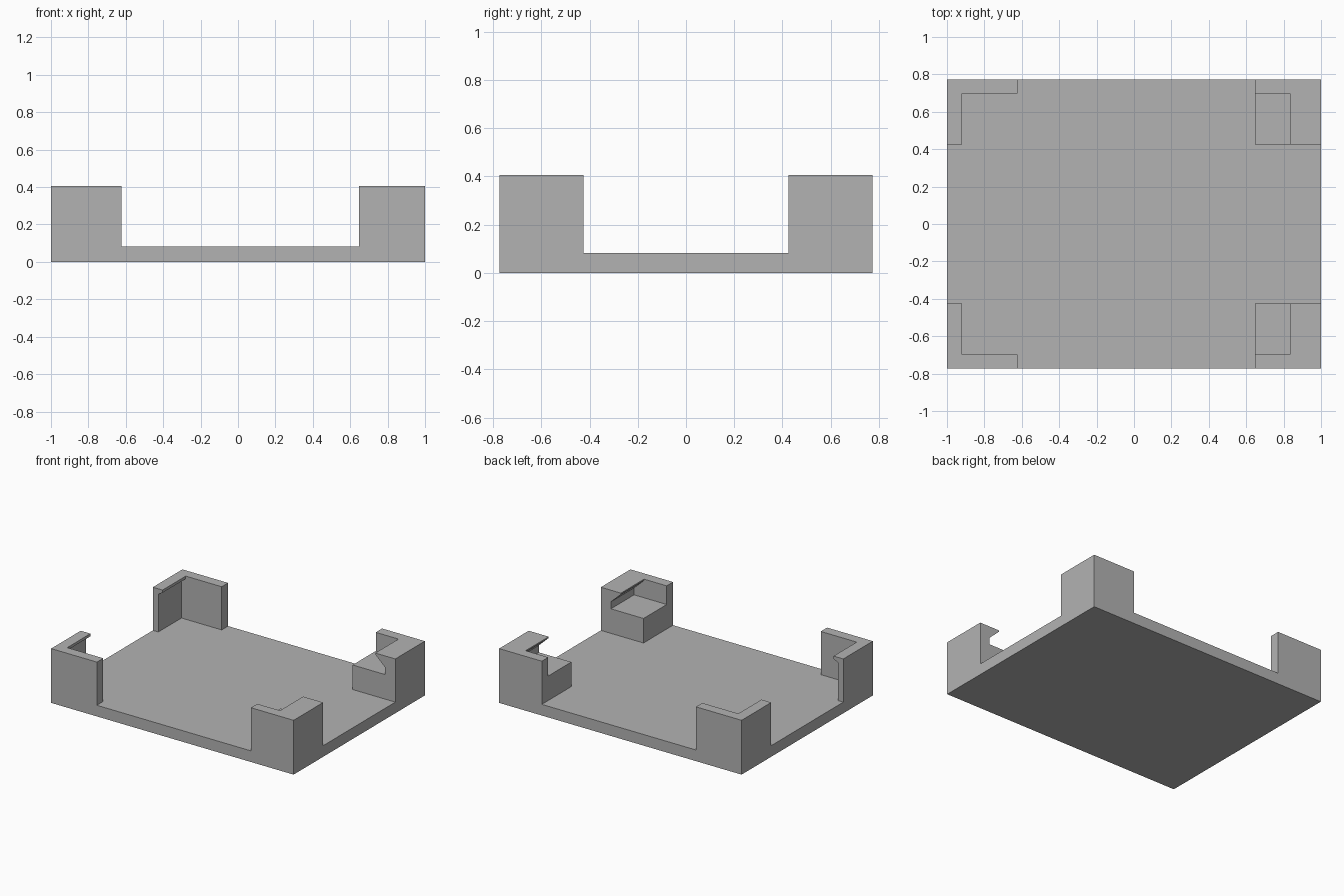
import bpy
import bmesh

cube = bpy.data.objects.get("Cube")
if cube:
    bpy.data.objects.remove(cube, do_unlink=True)

grey = bpy.data.materials.new("plain_grey")
grey.use_nodes = True
colour = (0.45, 0.45, 0.45, 1)
grey.diffuse_color = colour
grey.node_tree.nodes["Principled BSDF"].inputs["Base Color"].default_value = colour

# Main levels: outer half depth, inner face of end walls, corner opening, floor, rim
DEPTH, INNER, OPENING = 0.773, 0.698, 0.425
FLOOR, RIM = 0.083, 0.405


def prism(name, profile, y0, y1, mirrored=True):
    """Extrude an (x, z) profile along y, optionally mirrored front to back."""
    bm = bmesh.new()
    face = bm.faces.new([bm.verts.new((x, y0, z)) for x, z in profile])
    grown = bmesh.ops.extrude_face_region(bm, geom=[face])["geom"]
    verts = [v for v in grown if isinstance(v, bmesh.types.BMVert)]
    bmesh.ops.translate(bm, verts=verts, vec=(0, y1 - y0, 0))
    bmesh.ops.recalc_face_normals(bm, faces=bm.faces)
    mesh = bpy.data.meshes.new(name)
    bm.to_mesh(mesh)
    bm.free()
    mesh.materials.append(grey)
    obj = bpy.data.objects.new(name, mesh)
    bpy.context.collection.objects.link(obj)
    if mirrored:
        mod = obj.modifiers.new("front_back", "MIRROR")
        mod.use_axis = (False, True, False)
        mod.use_mirror_merge = False
    return obj


def rect(x0, x1, z0, z1):
    return [(x0, z0), (x1, z0), (x1, z1), (x0, z1)]


# Base plate
prism("base_plate", rect(-1, 1, 0, FLOOR), -DEPTH, DEPTH, mirrored=False)

# Right corners: thin side wall with a small overhanging lip
lip_wall = [(-1, FLOOR), (-0.955, FLOOR), (-0.955, 0.365),
            (-0.92, 0.385), (-0.92, RIM), (-1, RIM)]
prism("right_lip_walls", lip_wall, OPENING, INNER)
prism("right_end_walls", rect(-1, -0.623, FLOOR, RIM), INNER, DEPTH)

# Left corners: raised shelf under a deep sloping overhang
shelf_wall = [(0.648, FLOOR), (1, FLOOR), (1, RIM), (0.835, RIM), (0.835, 0.395),
              (0.917, 0.318), (0.917, 0.266), (0.648, 0.266)]
prism("left_shelf_walls", shelf_wall, OPENING, INNER)
prism("left_end_walls", rect(0.648, 1, FLOOR, RIM), INNER, DEPTH)
